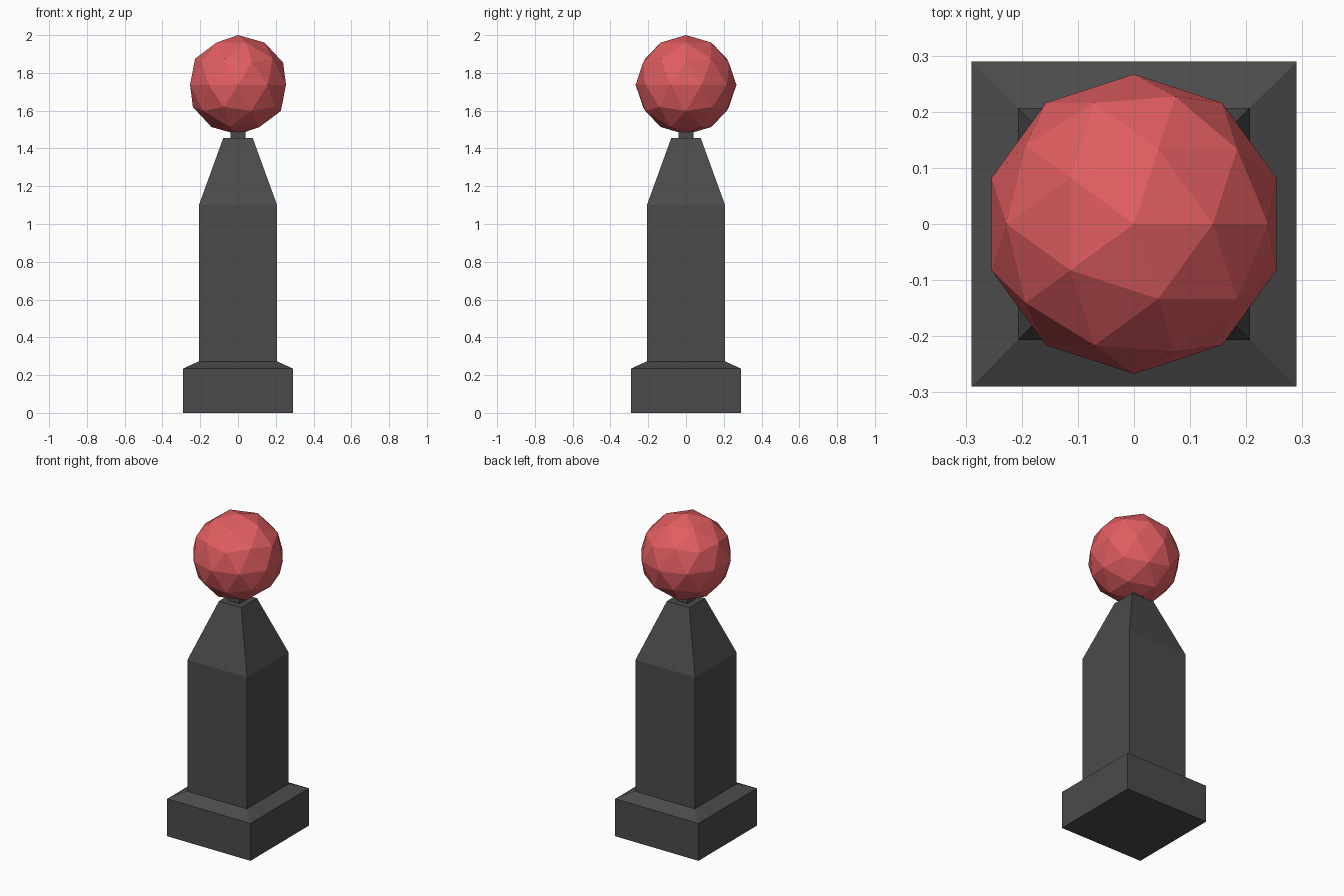
import bpy
import bmesh

if "Cube" in bpy.data.objects:
    bpy.data.objects.remove(bpy.data.objects["Cube"])


def material(name, color):
    mat = bpy.data.materials.new(name)
    mat.diffuse_color = color
    mat.use_nodes = True
    mat.node_tree.nodes["Principled BSDF"].inputs["Base Color"].default_value = mat.diffuse_color
    return mat


def square_loft(name, profile, mat):
    """Stack square rings given as (half width, height) and cap both ends."""
    bm = bmesh.new()
    rings = [[bm.verts.new((sx * w, sy * w, z))
              for sx, sy in ((-1, -1), (1, -1), (1, 1), (-1, 1))]
             for w, z in profile]
    for low, high in zip(rings, rings[1:]):
        for i in range(4):
            j = (i + 1) % 4
            bm.faces.new((low[i], low[j], high[j], high[i]))
    bm.faces.new(rings[0][::-1])
    bm.faces.new(rings[-1])
    mesh = bpy.data.meshes.new(name)
    bm.to_mesh(mesh)
    bm.free()
    mesh.materials.append(mat)
    obj = bpy.data.objects.new(name, mesh)
    bpy.context.collection.objects.link(obj)
    return obj


dark = material("dark_metal", (0.07, 0.07, 0.07, 1))
red = material("red", (0.75, 0.11, 0.12, 1))

# Post: plinth with chamfered top, square shaft, tapered shoulder, thin neck
square_loft("post", [(0.29, 0), (0.29, 0.235), (0.207, 0.273), (0.207, 1.10),
                     (0.078, 1.455), (0.039, 1.455), (0.039, 1.51)], dark)

# Faceted ball finial
bpy.ops.mesh.primitive_ico_sphere_add(subdivisions=2, radius=0.267,
                                      location=(0, 0, 1.737))
ball = bpy.context.object
ball.name = "ball_finial"
ball.scale.z = 0.263 / 0.267
ball.data.materials.append(red)
